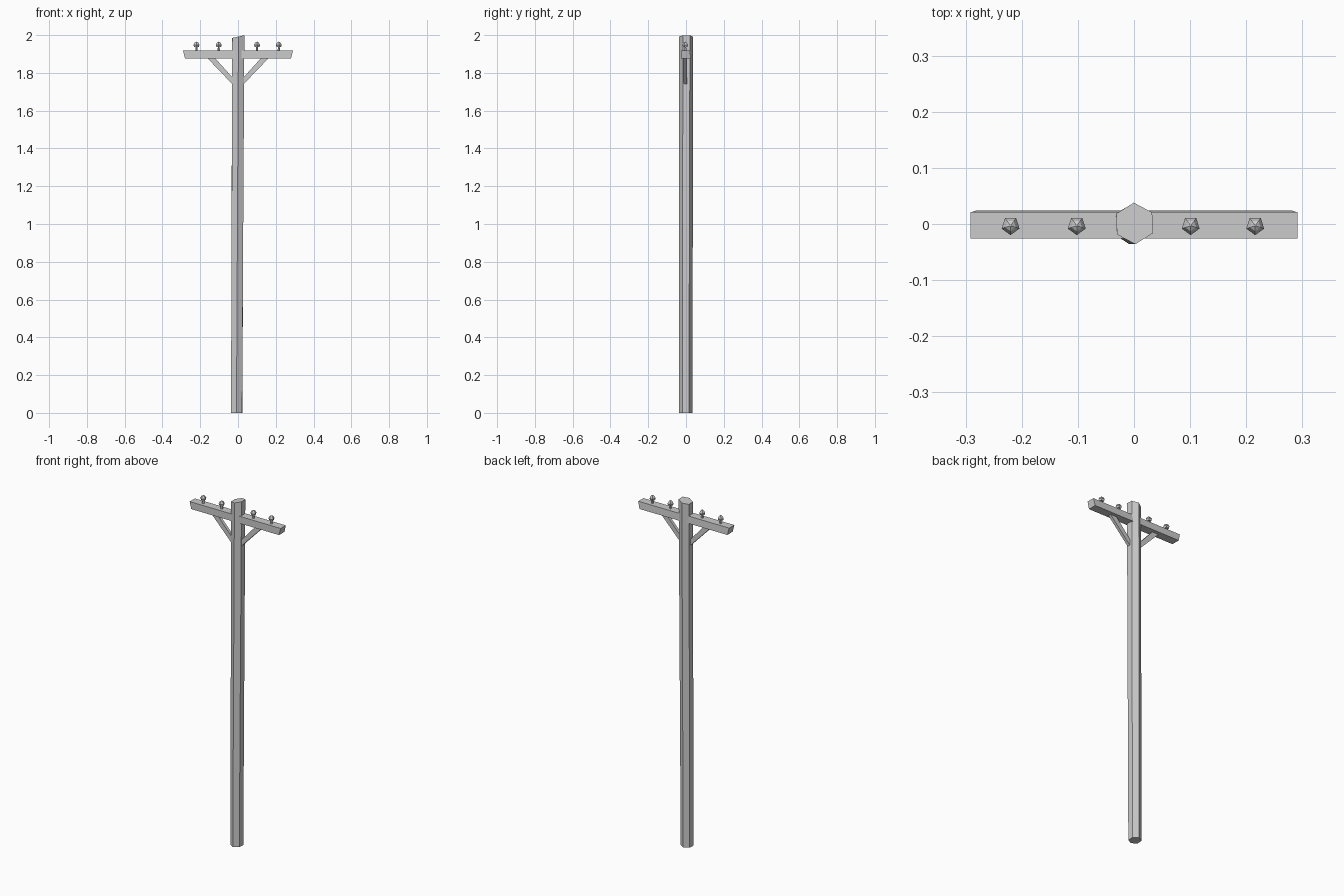
import bpy, bmesh
from math import sin, cos, radians

if "Cube" in bpy.data.objects:
    bpy.data.objects.remove(bpy.data.objects["Cube"])


def loft(name, rings):
    """Closed mesh through a stack of rings with equal point counts."""
    bm = bmesh.new()
    vs = [[bm.verts.new(p) for p in r] for r in rings]
    n = len(rings[0])
    bm.faces.new(vs[0][::-1])
    bm.faces.new(vs[-1])
    for a, b in zip(vs, vs[1:]):
        for i in range(n):
            j = (i + 1) % n
            bm.faces.new((a[i], a[j], b[j], b[i]))
    bmesh.ops.recalc_face_normals(bm, faces=bm.faces)
    me = bpy.data.meshes.new(name)
    bm.to_mesh(me)
    bm.free()
    ob = bpy.data.objects.new(name, me)
    bpy.context.collection.objects.link(ob)
    return ob


def ring(n, cx, cy, rx, ry, z, start, slope=0.0):
    pts = []
    for i in range(n):
        a = radians(start + 360 * i / n)
        x = cx + rx * cos(a)
        pts.append((x, cy + ry * sin(a), z + slope * (x - cx)))
    return pts


def rect(x, y0, y1, z):
    return [(-x, y0, z), (x, y0, z), (x, y1, z), (-x, y1, z)]


# slightly leaning six-sided pole with a slanted top
loft("pole", [ring(6, -0.007, -0.001, 0.034, 0.035, 0, 88),
              ring(6, 0.001, 0.001, 0.037, 0.037, 1.992, 92, 0.22)])

# crossarm, a little shorter along its underside
loft("crossarm", [rect(0.281, -0.026, 0.024, 1.877),
                  rect(0.291, -0.026, 0.021, 1.918)])

# diagonal braces
for side, label in ((-1, "left"), (1, "right")):
    profile = [(0.015, 1.725), (0.166, 1.882), (0.125, 1.882), (0.015, 1.760)]
    loft("brace_" + label,
         [[(side * x, y, z) for x, z in profile] for y in (-0.013, 0.004)])

# insulators: thin stem under a five-sided cap
for k, x in enumerate((-0.22, -0.102, 0.101, 0.216)):
    shape = [(0.007, 1.912), (0.005, 1.937), (0.013, 1.937),
             (0.0168, 1.948), (0.010, 1.960), (0.001, 1.965)]
    loft("insulator_%d" % (k + 1),
         [ring(5, x, -0.003, r, r, z, -90) for r, z in shape])
